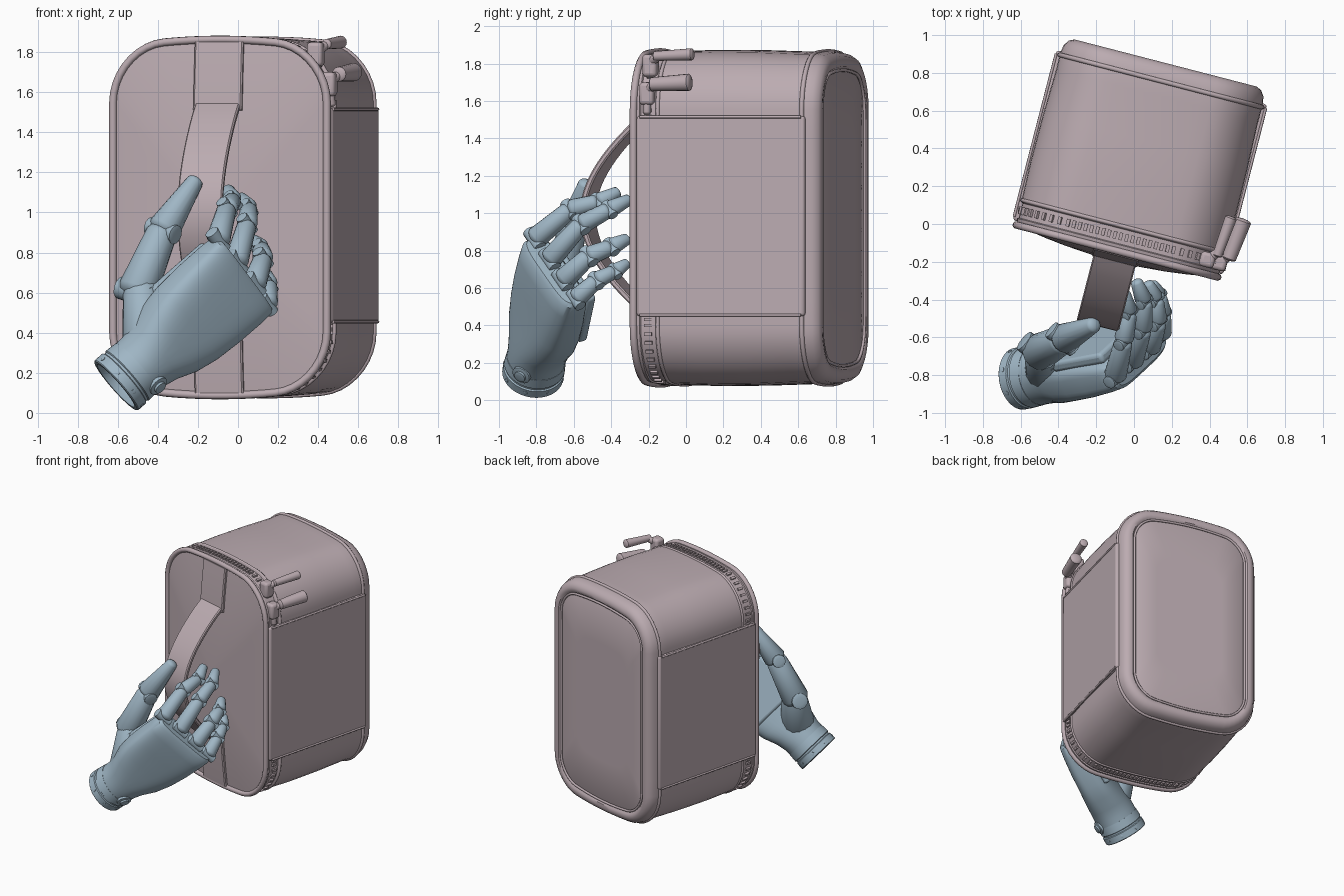
import bpy, bmesh, math
from mathutils import Vector, Matrix

if "Cube" in bpy.data.objects:
    bpy.data.objects.remove(bpy.data.objects["Cube"])

def material(name, col):
    m = bpy.data.materials.new(name)
    m.diffuse_color = (*col, 1)
    m.use_nodes = True
    m.node_tree.nodes["Principled BSDF"].inputs["Base Color"].default_value = m.diffuse_color
    return m

FABRIC = material("mauve_fabric", (0.50, 0.41, 0.44))
BLUE = material("blue_shell", (0.35, 0.47, 0.56))

def add(name, data, mat):
    ob = bpy.data.objects.new(name, data)
    bpy.context.collection.objects.link(ob)
    data.materials.append(mat)
    return ob

def from_bm(name, bm, mat):
    bmesh.ops.recalc_face_normals(bm, faces=bm.faces)
    me = bpy.data.meshes.new(name)
    bm.to_mesh(me)
    bm.free()
    return add(name, me, mat)

def loft_into(bm, rings):
    vs = [[bm.verts.new(p) for p in r] for r in rings]
    n = len(vs[0])
    for a, b in zip(vs, vs[1:]):
        for i in range(n):
            bm.faces.new((a[i], a[(i + 1) % n], b[(i + 1) % n], b[i]))
    bm.faces.new(vs[0][::-1])
    bm.faces.new(vs[-1])

def loft(name, rings, mat):
    bm = bmesh.new()
    loft_into(bm, rings)
    return from_bm(name, bm, mat)

def tube(name, pts, r, mat, cyclic=True):
    cu = bpy.data.curves.new(name, 'CURVE')
    cu.dimensions = '3D'
    cu.bevel_depth, cu.bevel_resolution, cu.use_fill_caps = r, 2, True
    sp = cu.splines.new('POLY')
    sp.points.add(len(pts) - 1)
    for s, p in zip(sp.points, pts):
        s.co = (*p, 1)
    sp.use_cyclic_u = cyclic
    return add(name, cu, mat)

def capsule_into(bm, p, q, r1, r2, k=0.6, seg=16):
    p, q = Vector(p), Vector(q)
    d = q - p
    L = d.length
    rot = d.to_track_quat('Z', 'Y')
    ends = [math.radians(a) for a in (8, 30, 60, 90)]
    prof = [(-k * r1 * math.cos(a), r1 * math.sin(a)) for a in ends]
    prof += [(L + k * r2 * math.cos(a), r2 * math.sin(a)) for a in ends[::-1]]
    loft_into(bm, [[p + rot @ Vector((r * math.cos(t * math.tau / seg), r * math.sin(t * math.tau / seg), h))
                    for t in range(seg)] for h, r in prof])

def capsule(name, mat, *args, **kw):
    bm = bmesh.new()
    capsule_into(bm, *args, **kw)
    return from_bm(name, bm, mat)

def box(name, mtx, size, mat, bevel=0.01):
    bm = bmesh.new()
    bmesh.ops.create_cube(bm, size=1, matrix=mtx @ Matrix.Diagonal((*size, 1)))
    ob = from_bm(name, bm, mat)
    m = ob.modifiers.new("bevel", 'BEVEL')
    m.width, m.segments = bevel, 3
    return ob

# ---------------- bag: local u across, v front to back, z up ----------------
ANG, CZ, HW, HZ, RAD = math.radians(-14.5), 0.975, 0.548, 0.835, 0.26
BAG = Matrix.Translation((-0.09, -0.143, 0)) @ Matrix.Rotation(ANG, 4, 'Z')

def outline(v, grow=0.0, scale=1.0):
    """Rounded rectangle with softly arched top and bottom."""
    hw, hz, r = HW + grow, HZ + grow, max(RAD + grow, 0.03)
    pts = []
    for c, (sx, sz) in enumerate(((1, 1), (-1, 1), (-1, -1), (1, -1))):
        arc = [((hw - r) * sx + r * math.cos(a), (hz - r) * sz + r * math.sin(a))
               for a in (math.pi / 2 * (c + i / 9) for i in range(10))]
        nx, nz = (((-sx, sz)) if c % 2 == 0 else (sx, -sz))
        a2 = math.pi / 2 * (c + 1)
        nxt = ((hw - r) * nx + r * math.cos(a2), (hz - r) * nz + r * math.sin(a2))
        e = arc[-1]
        arc += [(e[0] + (nxt[0] - e[0]) * i / 9, e[1] + (nxt[1] - e[1]) * i / 9) for i in range(1, 9)]
        pts += arc
    res = []
    for u, z in pts:
        z += math.copysign(0.05 * max(0, 1 - (u / hw) ** 2), z)
        res.append(BAG @ Vector((u * scale, v, CZ + z * scale)))
    return res

def face_v(z):
    return -0.055 * (1 - min(1, abs(z - CZ) / 0.885) ** 2)

rings = [outline(-0.055 * (1 - s * s), 0, s) for s in (0.02, 0.25, 0.5, 0.7, 0.85, 0.95, 1)]
rings += [outline(v, g) for v, g in ((0.035, 0.008), (0.04, 0), (0.12, 0), (0.125, 0.008), (0.35, 0.014),
          (0.6, 0.012), (0.85, 0.004), (0.94, 0.006), (0.985, -0.002), (1.015, -0.022), (1.028, -0.05),
          (1.025, -0.075), (1.005, -0.095))]
rings += [outline(1.012, -0.10, s) for s in (0.99, 0.6, 0.02)]
loft("bag_body", rings, FABRIC)
tube("front_piping", outline(0.0, 0.003), 0.02, FABRIC)
tube("zip_edge_piping", outline(0.135, 0.006), 0.011, FABRIC)
tube("back_piping", outline(0.93, 0.005), 0.013, FABRIC)
tube("back_panel_seam", outline(1.015, -0.095), 0.009, FABRIC)

# zip teeth around the front band
bm = bmesh.new()
path = outline(0.08, 0.004)
for i, p in enumerate(path):
    q = path[(i + 1) % len(path)]
    n = max(1, round((q - p).length / 0.035))
    for j in range(n):
        c = p.lerp(q, j / n)
        rot = (q - p).to_track_quat('X', 'Z').to_matrix().to_4x4()
        bmesh.ops.create_cube(bm, size=1, matrix=Matrix.Translation(c) @ rot @ Matrix.Diagonal((0.018, 0.04, 0.018, 1)))
from_bm("zip_teeth", bm, FABRIC)

# side pockets
for s, name in ((1, "right"), (-1, "left")):
    box(name + "_side_panel", BAG @ Matrix.Translation((s * 0.553, 0.485, 0.985)), (0.044, 0.93, 1.07), FABRIC, 0.016)
    for z in (0.455, 1.515):
        tube(name + "_panel_hem", [BAG @ Vector((s * 0.573, v, z)) for v in (0.04, 0.93)], 0.008, FABRIC, False)

# carry handle and its stitched ends
def strap(name, path, hw, ht):
    rs = []
    for i, (v, z) in enumerate(path):
        a, b = path[max(0, i - 1)], path[min(len(path) - 1, i + 1)]
        nrm = Vector((0, -(b[1] - a[1]), b[0] - a[0])).normalized()
        nrm = Vector((0, nrm.y, nrm.z))
        rs.append([BAG @ (Vector((u * hw, v, z)) + nrm * t * ht)
                   for u, t in ((-1, -.5), (-.94, -1), (.94, -1), (1, -.5), (1, .5), (.94, 1), (-.94, 1), (-1, .5))])
    return loft(name, rs, FABRIC)

strap("carry_handle", [(-0.045 - 0.35 * math.sin(math.pi * i / 28) ** 0.9, 1.53 - 1.07 * i / 28)
                       for i in range(29)], 0.115, 0.016)
for name, z0, z1 in (("upper", 1.85, 1.51), ("lower", 0.48, 0.10)):
    strap(name + "_handle_strip", [(face_v(z) - 0.008, z) for z in (z0 + (z1 - z0) * i / 8 for i in range(9))], 0.125, 0.014)

# zip sliders and toggles at the top right corner
for name, u, z, r in (("upper", 0.52, 1.84, 0.032), ("lower", 0.585, 1.69, 0.046)):
    capsule(name + "_zip_toggle", FABRIC, BAG @ Vector((u, 0.11, z)), BAG @ Vector((u + 0.02, 0.32, z + 0.01)), r * 0.8, r, k=0.3)
    capsule(name + "_zip_link", FABRIC, BAG @ Vector((u - 0.05, 0.06, z - 0.04)), BAG @ Vector((u, 0.13, z)), 0.03, 0.022)
    box(name + "_zip_slider", BAG @ Matrix.Translation((u - 0.045, 0.075, z - 0.05)), (0.08, 0.08, 0.12), FABRIC, 0.02)
capsule("zip_tape_end", FABRIC, BAG @ Vector((0.555, 0.075, 1.54)), BAG @ Vector((0.535, 0.075, 1.68)), 0.022, 0.022)

# ---------------- hand: axis A along the palm, W towards little finger, N out of palm ----------------
ORG = Vector((-0.61, -0.82, 0.135))
A = Vector((0.745, 0.139, 0.652)).normalized()
W = Vector((0.52, 0.485, -0.70))
W = (W - A * W.dot(A)).normalized()
N = A.cross(W).normalized()

def H(t, w=0, n=0):
    return ORG + A * t + W * w + N * n

def palm_ring(t, hw, ht, e=2.0, w=0.0, n=0.0, seg=48):
    out = []
    for i in range(seg):
        c, s = math.cos(i * math.tau / seg), math.sin(i * math.tau / seg)
        out.append(H(t, w + hw * math.copysign(abs(c) ** (2 / e), c), n + ht * math.copysign(abs(s) ** (2 / e), s)))
    return out

# hollow wrist collar and palm
loft("wrist_collar", [palm_ring(t, r, r) for t, r in ((0.08, 0.125), (0.005, 0.135), (0, 0.14), (0, 0.16),
     (0.005, 0.165), (0.055, 0.165), (0.06, 0.157), (0.072, 0.157), (0.077, 0.164), (0.14, 0.16))], BLUE)
loft("palm", [palm_ring(*a) for a in ((0.10, 0.157, 0.157), (0.18, 0.158, 0.157, 2.1), (0.26, 0.175, 0.15, 2.4),
     (0.36, 0.215, 0.14, 2.9), (0.48, 0.24, 0.125, 3.4), (0.62, 0.25, 0.115, 3.8), (0.76, 0.255, 0.10, 4),
     (0.84, 0.255, 0.088, 4), (0.86, 0.24, 0.07, 4))], BLUE)
FRAME = Matrix((A, W, N)).transposed().to_4x4()
box("palm_pad", Matrix.Translation(H(0.63, 0, 0.115)) @ FRAME, (0.36, 0.44, 0.06), BLUE, 0.02)

# wrist button and collar screws
D = (W * 0.5 - N * 0.86).normalized()
capsule("wrist_button_rim", BLUE, H(0.15) + D * 0.13, H(0.15) + D * 0.167, 0.052, 0.052, k=0.1, seg=24)
capsule("wrist_button", BLUE, H(0.15) + D * 0.13, H(0.15) + D * 0.183, 0.032, 0.032, k=0.1, seg=24)
bm = bmesh.new()
for i in range(8):
    d = W * math.cos(i * math.tau / 8) + N * math.sin(i * math.tau / 8)
    capsule_into(bm, H(0.03) + d * 0.15, H(0.03) + d * 0.167, 0.012, 0.012, 0.1, 10)
from_bm("collar_screws", bm, BLUE)

# fingers: knuckle, two joints and tip
FINGERS = {
    "index": ((-0.10, -0.81, 0.86), (-0.055, -0.62, 1.02), (-0.025, -0.47, 1.06), (-0.05, -0.37, 1.11)),
    "middle": ((-0.01, -0.73, 0.75), (0.045, -0.56, 0.94), (0.055, -0.41, 1.02), (0.015, -0.31, 1.07)),
    "ring": ((0.08, -0.66, 0.64), (0.125, -0.52, 0.77), (0.115, -0.40, 0.82), (0.075, -0.32, 0.86)),
    "little": ((0.145, -0.59, 0.54), (0.155, -0.48, 0.64), (0.135, -0.38, 0.69), (0.10, -0.32, 0.73)),
}

def digit(name, pts, radii, pin_axis):
    pts = [Vector(p) for p in pts]
    bm = bmesh.new()
    for i, (p, q) in enumerate(zip(pts, pts[1:])):
        r = radii[i]
        d = (q - p).normalized() * 0.018
        capsule_into(bm, p + d, q - (d if i < len(pts) - 2 else d * 0), r, radii[i + 1] * 0.95, 0.55)
    for p, r in zip(pts[:-1], radii):
        capsule_into(bm, p - pin_axis * r * 1.02, p + pin_axis * r * 1.02, r * 0.6, r * 0.6, 0.1, 12)
    return from_bm(name, bm, BLUE)

for name, pts in FINGERS.items():
    k = 0.88 if name == "little" else 1
    digit(name + "_finger", pts, [r * k for r in (0.06, 0.052, 0.046, 0.034)], W)

# thumb with its mound on the palm
TH = Vector((0.75, -0.6, -0.25)).normalized()
capsule("thumb_mound", BLUE, H(0.28, -0.06, 0.05), (-0.48, -0.69, 0.60), 0.125, 0.095, k=0.7)
digit("thumb", ((-0.505, -0.68, 0.60), (-0.375, -0.61, 0.91), (-0.215, -0.535, 1.155)), (0.1, 0.082, 0.045), TH)

# smooth shading with crisp edges
bpy.ops.object.select_all(action='DESELECT')
for ob in bpy.context.scene.objects:
    if ob.type == 'MESH':
        ob.select_set(True)
        bpy.context.view_layer.objects.active = ob
bpy.ops.object.shade_smooth_by_angle(angle=math.radians(38))
